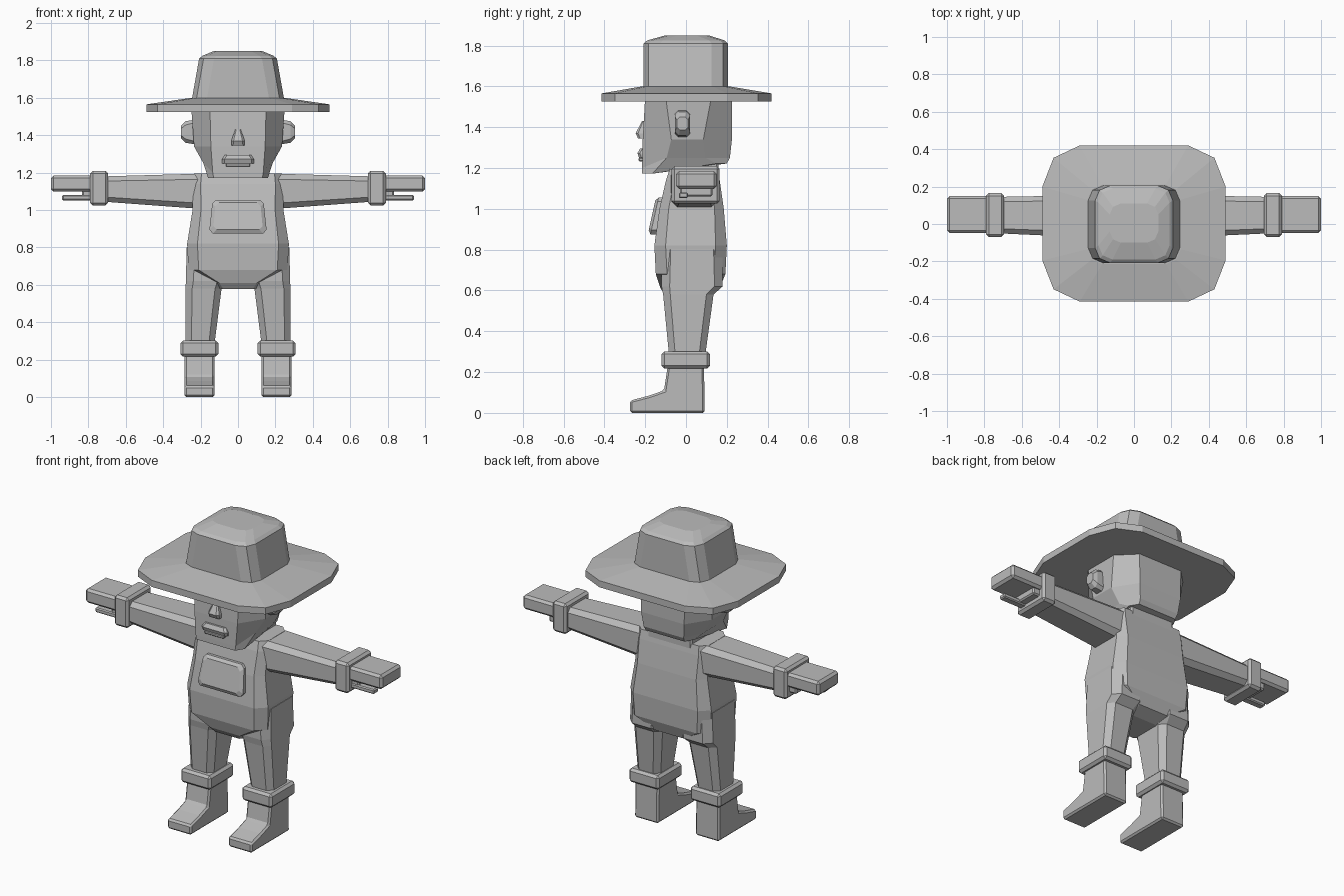
import bpy, bmesh

grey = bpy.data.materials.new("plain grey")
grey.diffuse_color = (0.5, 0.5, 0.5, 1)


def ring(a0, a1, b0, b1, ca, cb=None, mid=False):
    """Rectangle outline with cut (8 points) or rounded (12 points) corners."""
    cb = ca if cb is None else cb
    pts = []
    for sa, sb in ((1, 1), (-1, 1), (-1, -1), (1, -1)):
        a, b = (a1 if sa > 0 else a0), (b1 if sb > 0 else b0)
        c = [(a, b - sb * cb), (a - sa * ca, b)]
        if mid:
            c.insert(1, (a - sa * ca * .3, b - sb * cb * .3))
        pts += c if sa * sb > 0 else c[::-1]
    return pts


def loft(name, rings, side=1, axis='Z', bevel=0, tweak=None):
    """Skin (position, outline) pairs along an axis, with capped ends."""
    bm = bmesh.new()
    loops = []
    for t, pts in rings:
        co = {'Z': lambda a, b: (a * side, b, t),
              'X': lambda a, b: (t * side, a, b),
              'Y': lambda a, b: (a * side, t, b)}[axis]
        loops.append([bm.verts.new(co(a, b)) for a, b in pts])
    for lo, hi in zip(loops, loops[1:]):
        n = len(lo)
        for i in range(n):
            bm.faces.new((lo[i], lo[(i + 1) % n], hi[(i + 1) % n], hi[i]))
    bm.faces.new(loops[0])
    bm.faces.new(loops[-1])
    if tweak:
        for v in bm.verts:
            tweak(v.co)
    bmesh.ops.recalc_face_normals(bm, faces=bm.faces)
    me = bpy.data.meshes.new(name)
    bm.to_mesh(me)
    bm.free()
    me.materials.append(grey)
    ob = bpy.data.objects.new(name, me)
    bpy.context.collection.objects.link(ob)
    if bevel:
        m = ob.modifiers.new("bevel", 'BEVEL')
        m.width, m.segments = bevel, 1
    return ob


def box(name, x0, x1, y0, y1, z0, z1, side=1, bevel=0.01):
    r = [(x0, y0), (x1, y0), (x1, y1), (x0, y1)]
    return loft(name, [(z0, r), (z1, r)], side, bevel=bevel)


# hat: wide brim and tapered crown
brim = ring(-.49, .49, -.415, .42, .2, .22, True)
loft("hat_brim", [(1.525, brim), (1.565, brim),
                  (1.60, ring(-.25, .25, -.215, .21, .08, mid=True))])
loft("hat_crown", [(1.59, ring(-.247, .247, -.208, .205, .08, mid=True)),
                   (1.81, ring(-.208, .208, -.208, .205, .08, mid=True)),
                   (1.825, ring(-.19, .19, -.19, .19, .075, mid=True)),
                   (1.85, ring(-.13, .13, -.10, .11, .06, mid=True))])


# head with a jaw that drops towards the front
def jaw(co):
    if co.z < 1.26 and co.y < -.1:
        co.z -= .05


loft("head", [(1.222, ring(-.16, .16, -.215, .20, .03, .05)),
              (1.25, ring(-.185, .185, -.215, .215, .05, .12)),
              (1.34, ring(-.235, .235, -.212, .225, .09, .14)),
              (1.55, ring(-.25, .25, -.20, .225, .10, .10))], tweak=jaw)
loft("nose", [(1.345, ring(-.036, .036, -.235, -.19, .01)),
              (1.37, ring(-.036, .036, -.247, -.19, .012)),
              (1.43, ring(-.015, .015, -.215, -.19, .005))])
loft("moustache", [(1.25, ring(-.085, .085, -.23, -.19, .012)),
                   (1.272, ring(-.085, .085, -.238, -.19, .012)),
                   (1.295, ring(-.07, .07, -.225, -.19, .012))])
box("lower_lip", -.065, .065, -.232, -.19, 1.232, 1.25, bevel=.004)
box("neck", -.15, .15, -.07, .16, 1.15, 1.24)

# torso, rounded belly
loft("torso", [(.578, ring(-.10, .10, -.10, .09, .02)),
               (.61, ring(-.14, .14, -.125, .165, .04)),
               (.68, ring(-.265, .265, -.148, .193, .055)),
               (.82, ring(-.272, .272, -.155, .20, .055)),
               (1.0, ring(-.243, .243, -.13, .185, .045)),
               (1.14, ring(-.24, .24, -.098, .165, .04)),
               (1.195, ring(-.235, .235, -.08, .155, .04))])


# bib pocket, following the slope of the belly
def lean(co):
    co.y += (co.z - .93) * .22


loft("bib_pocket", [(-.11, ring(-.155, .155, .875, 1.055, .02)),
                    (-.162, ring(-.155, .155, .875, 1.055, .02)),
                    (-.175, ring(-.135, .135, .895, 1.04, .02))], axis='Y',
     tweak=lambda co: (lean(co), setattr(co, "x", co.x * (1 - (co.z - .875) * .7))))

for s, side in ((1, "left"), (-1, "right")):
    # ear
    loft(side + "_ear", [(.22, ring(-.055, .02, 1.35, 1.485, .015)),
                         (.28, ring(-.055, .02, 1.36, 1.475, .02)),
                         (.305, ring(-.045, .01, 1.385, 1.45, .015))], s, 'X')
    # arm, cuff, hand and thumb
    loft(side + "_arm", [(.18, ring(-.075, .155, 1.005, 1.195, .03)),
                         (.72, ring(-.05, .145, 1.045, 1.18, .025))], s, 'X')
    box(side + "_sleeve_cuff", .695, .79, -.07, .165, 1.025, 1.21, s, .014)
    box(side + "_hand", .77, 1.0, -.048, .15, 1.098, 1.185, s, .014)
    box(side + "_palm", .77, .835, -.03, .13, 1.06, 1.11, s, .008)
    box(side + "_thumb", .77, .94, -.035, .01, 1.052, 1.08, s, .006)
    # leg, boot cuff and boot
    loft(side + "_leg", [(.25, ring(.13, .28, -.08, .09, .03)),
                         (.58, ring(.088, .28, -.112, .135, .035)),
                         (.62, ring(.07, .279, -.12, .18, .04)),
                         (.80, ring(.05, .274, -.12, .18, .045))], s)
    box(side + "_boot_cuff", .105, .308, -.12, .117, .217, .302, s, .014)
    prof = [(-.275, 0), (.092, 0), (.088, .24), (-.088, .24), (-.108, .11),
            (-.18, .085), (-.275, .06)]
    loft(side + "_boot", [(.125, prof), (.285, prof)], s, 'X', .01)
